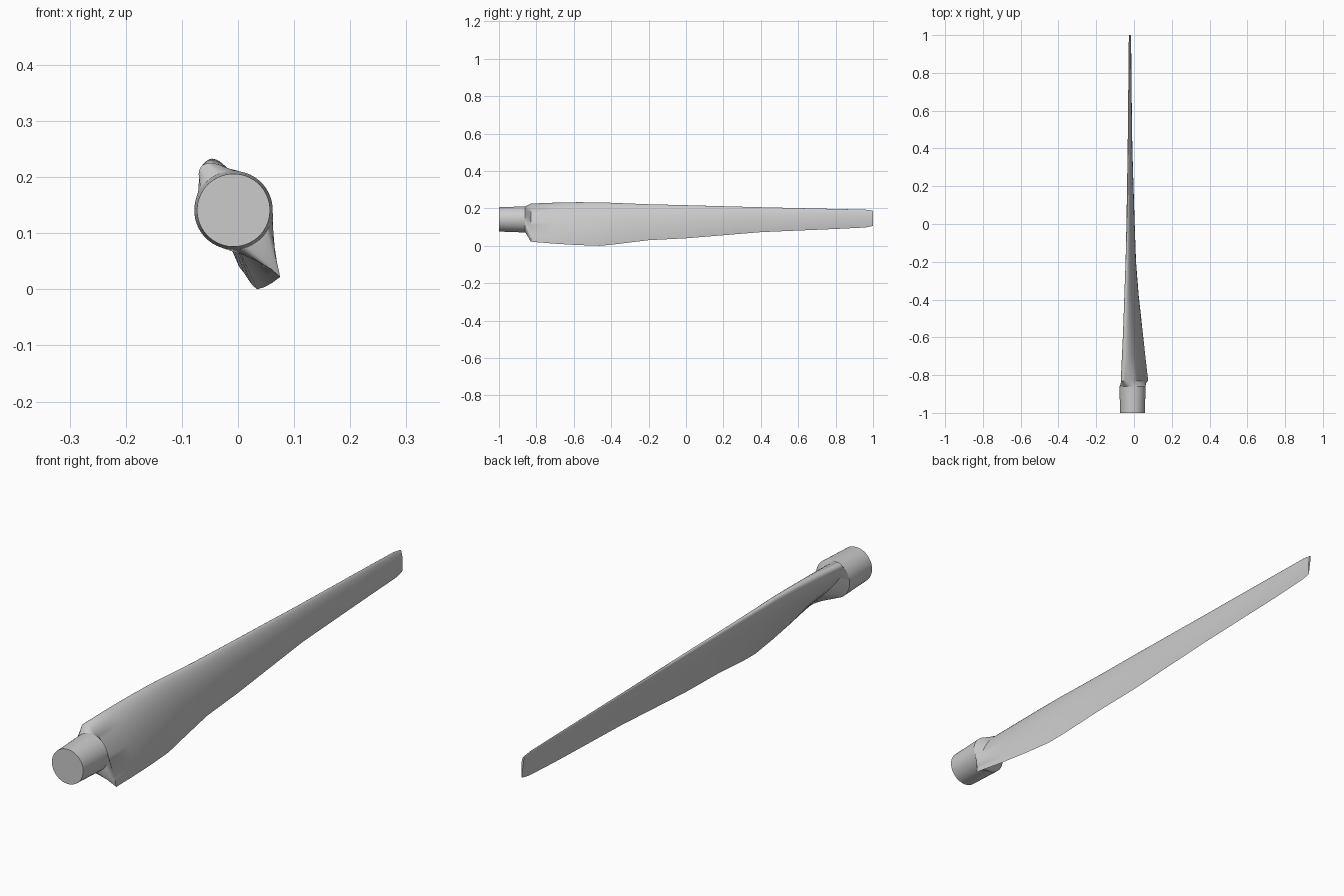
import bpy, bmesh, math
from mathutils import Vector

cube = bpy.data.objects.get("Cube")
if cube:
    bpy.data.objects.remove(cube, do_unlink=True)

SIDES = 48
grey = bpy.data.materials.new("light_grey")
grey.use_nodes = True
grey.diffuse_color = (0.6, 0.6, 0.6, 1)
grey.node_tree.nodes["Principled BSDF"].inputs["Base Color"].default_value = (0.6, 0.6, 0.6, 1)


def frame(lead, trail):
    """Chord direction and the normal towards the convex side, in x-z."""
    d = (trail - lead).normalized()
    return d, Vector((-d.y, d.x))


def circle(y, centre, radius, d, n):
    ring = []
    for i in range(SIDES):
        a = math.tau * i / SIDES
        p = centre + radius * (math.cos(a) * d + math.sin(a) * n)
        ring.append((p.x, y, p.y))
    return ring


def airfoil(y, lead, trail, thick, camber=0.03):
    d, n = frame(lead, trail)
    chord = (trail - lead).length
    ring = []
    for i in range(SIDES):
        a = math.tau * i / SIDES
        t = (1 + math.cos(a)) / 2
        half = 5 * thick * (0.2969 * math.sqrt(t) - 0.126 * t - 0.3516 * t**2
                            + 0.2843 * t**3 - 0.1036 * t**4)
        side = 1 if i <= SIDES // 2 else -1
        p = lead + chord * (t * d + (side * half + 4 * camber * t * (1 - t)) * n)
        ring.append((p.x, y, p.y))
    return ring


def loft(name, rings):
    bm = bmesh.new()
    loops = [[bm.verts.new(p) for p in ring] for ring in rings]
    for a, b in zip(loops, loops[1:]):
        for i in range(SIDES):
            j = (i + 1) % SIDES
            bm.faces.new((a[i], a[j], b[j], b[i]))
    bm.faces.new(loops[0])
    bm.faces.new(loops[-1])
    bmesh.ops.recalc_face_normals(bm, faces=bm.faces)
    mesh = bpy.data.meshes.new(name)
    bm.to_mesh(mesh)
    bm.free()
    mesh.materials.append(grey)
    obj = bpy.data.objects.new(name, mesh)
    bpy.context.collection.objects.link(obj)
    bpy.ops.object.select_all(action="DESELECT")
    obj.select_set(True)
    bpy.context.view_layer.objects.active = obj
    bpy.ops.object.shade_smooth_by_angle(angle=math.radians(35))
    return obj


# Blade stations: y, leading edge x z, trailing edge x z, thickness ratio
stations = [
    (-0.83, -0.062, 0.222, 0.075, 0.022, 0.27),
    (-0.70, -0.056, 0.229, 0.060, 0.011, 0.23),
    (-0.58, -0.051, 0.232, 0.047, 0.004, 0.20),
    (-0.46, -0.047, 0.232, 0.034, 0.000, 0.18),
    (-0.38, -0.045, 0.229, 0.025, 0.008, 0.17),
    (-0.20, -0.039, 0.222, 0.010, 0.030, 0.16),
    (0.00, -0.035, 0.217, 0.002, 0.040, 0.15),
    (0.40, -0.030, 0.206, -0.012, 0.073, 0.13),
    (0.80, -0.027, 0.197, -0.018, 0.090, 0.11),
    (0.96, -0.026, 0.193, -0.018, 0.098, 0.10),
    (1.00, -0.025, 0.187, -0.018, 0.106, 0.09),
]
sections = [(y, Vector((lx, lz)), Vector((tx, tz)), t)
            for y, lx, lz, tx, tz, t in stations]

# Slightly flared round root
d, n = frame(sections[0][1], sections[0][2])
centre = Vector((-0.008, 0.141))
root_end = circle(-0.86, centre, 0.07, d, n)
loft("root_collar", [circle(-1, centre, 0.065, d, n), root_end])

# Twisted blade, starting with the short blend from the round root
loft("blade", [root_end] + [airfoil(*s) for s in sections])
